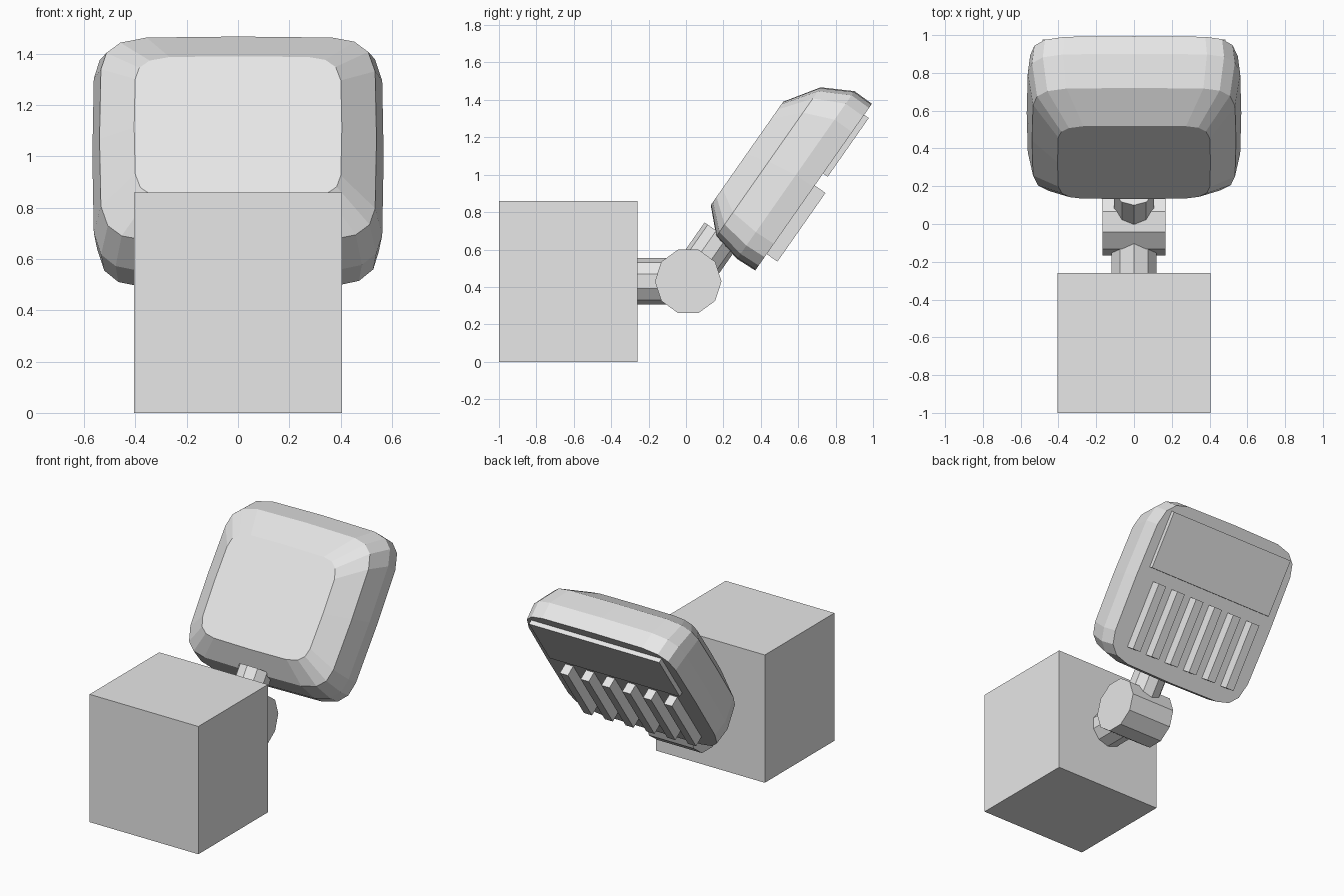
import bpy, bmesh, math
from mathutils import Matrix, Vector

if "Cube" in bpy.data.objects:
    bpy.data.objects.remove(bpy.data.objects["Cube"])

grey = bpy.data.materials.new("light grey")
grey.diffuse_color = (0.8, 0.8, 0.8, 1)
grey.use_nodes = True
grey.node_tree.nodes["Principled BSDF"].inputs["Base Color"].default_value = grey.diffuse_color

# Lamp head frame: local x = width, y = up along the head, z = out of its front
HEAD = Matrix.Translation((0, 0.37, 0.488)) @ Matrix.Rotation(math.radians(55), 4, 'X')
WORLD = Matrix.Identity(4)


def finish(name, bm, matrix=WORLD):
    bmesh.ops.recalc_face_normals(bm, faces=bm.faces)
    mesh = bpy.data.meshes.new(name)
    bm.to_mesh(mesh)
    bm.free()
    mesh.materials.append(grey)
    obj = bpy.data.objects.new(name, mesh)
    obj.matrix_world = matrix
    bpy.context.collection.objects.link(obj)
    return obj


def box(name, lo, hi, matrix=WORLD):
    lo, hi = Vector(lo), Vector(hi)
    bm = bmesh.new()
    bmesh.ops.create_cube(bm, size=1)
    for v in bm.verts:
        v.co = Vector(a * b for a, b in zip(v.co, hi - lo)) + (lo + hi) / 2
    return finish(name, bm, matrix)


def loft(name, rings, matrix=WORLD):
    """Skin a list of equal-length point rings and cap both ends."""
    bm = bmesh.new()
    rows = [[bm.verts.new(p) for p in ring] for ring in rings]
    count = len(rows[0])
    for a, b in zip(rows, rows[1:]):
        for i in range(count):
            j = (i + 1) % count
            bm.faces.new((a[i], a[j], b[j], b[i]))
    bm.faces.new(rows[0])
    bm.faces.new(rows[-1])
    return finish(name, bm, matrix)


def decagon(radius, phase):
    angles = [math.radians(phase + 36 * i) for i in range(10)]
    return [(radius * math.cos(a), radius * math.sin(a)) for a in angles]


# Rounded square outline, one quadrant mirrored to all four
quadrant = [(1, 0), (0.99, 0.66), (0.94, 0.85), (0.84, 0.95), (0.68, 0.99)]
outline = []
for turn in range(4):
    for x, y in quadrant:
        for _ in range(turn):
            x, y = -y, x
        outline.append((x, y))

# Wall block
box("wall_block", (-0.405, -1, 0), (0.405, -0.26, 0.86))

# Horizontal arm from block to joint
loft("arm", [[(x, y, z + 0.43) for x, z in decagon(0.125, 90)] for y in (-0.27, 0.0)])

# Swivel joint lying across the arm
loft("swivel_joint", [[(x, y + 0.012, z + 0.43) for y, z in decagon(0.178, 0)]
                      for x in (-0.167, 0.167)])

# Neck from joint into the head
loft("neck", [[(x, y, z + 0.259) for x, z in decagon(0.11, 90)]
              for y in (-0.25, 0.055)], HEAD)

# Lamp head shell: (depth, half width, bottom, top) of each layer
layers = [(0, 0.555, 0.0, 1.088), (0.115, 0.568, -0.005, 1.09),
          (0.275, 0.54, 0.03, 1.003), (0.395, 0.405, 0.15, 0.825)]
loft("lamp_head", [[(x * w, (lo + hi) / 2 + y * (hi - lo) / 2, n) for x, y in outline]
                   for n, w, lo, hi in layers], HEAD)

# Raised plate on the back of the head
box("back_plate", (-0.485, 0.633, -0.03), (0.485, 1.016, 0.02), HEAD)

# Six cooling fins below the plate
for i in range(6):
    x = (i - 2.5) * 0.155
    box(f"cooling_fin_{i + 1}", (x - 0.03, 0.107, -0.07), (x + 0.03, 0.555, 0.02), HEAD)
